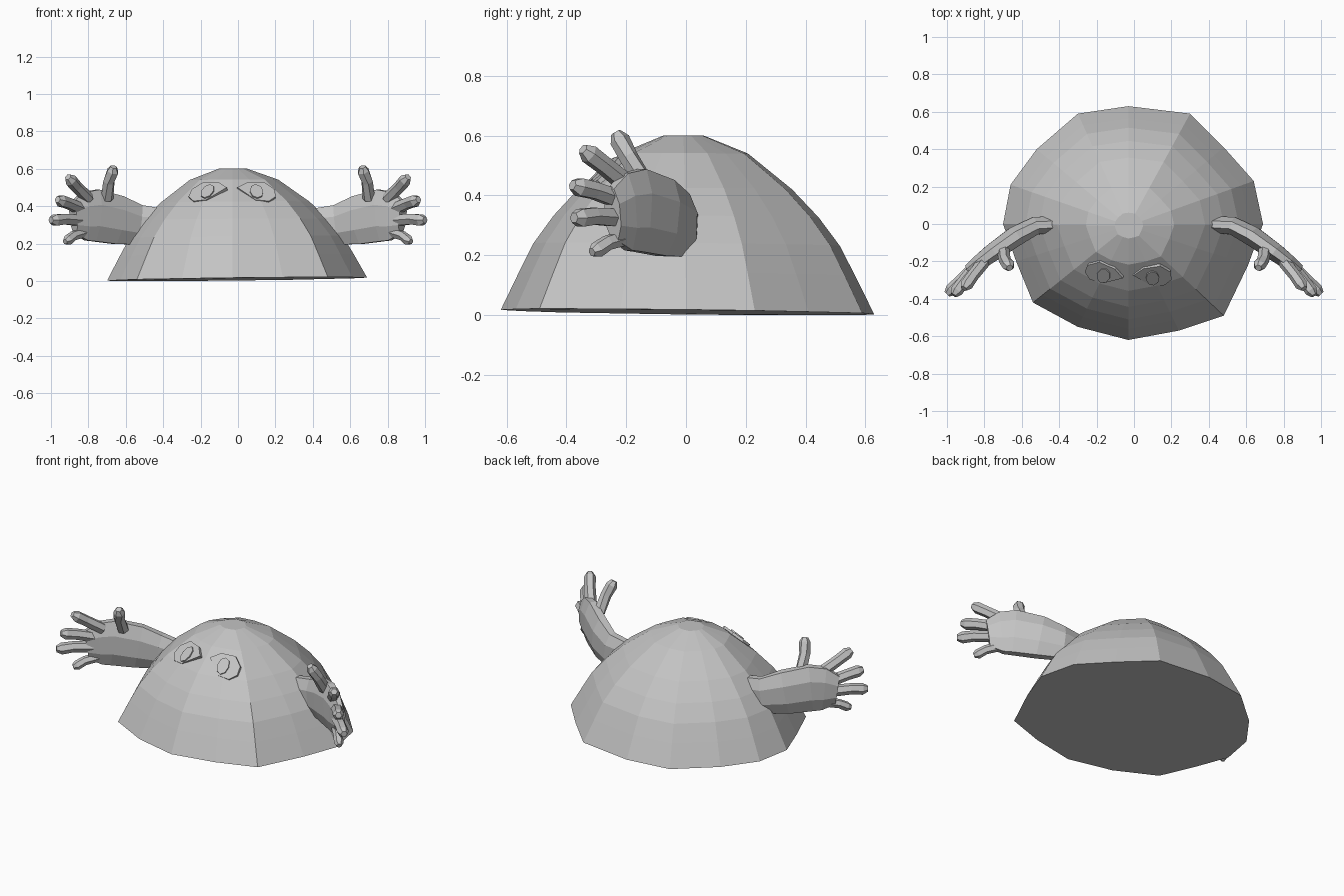
import bpy, bmesh
from math import cos, sin, pi
from mathutils import Vector, Matrix
from mathutils.bvhtree import BVHTree

cube = bpy.data.objects.get("Cube")
if cube:
    bpy.data.objects.remove(cube, do_unlink=True)

grey = bpy.data.materials.new("plain_grey")
grey.use_nodes = True
grey.diffuse_color = (0.55, 0.55, 0.55, 1)
grey.node_tree.nodes["Principled BSDF"].inputs["Base Color"].default_value = grey.diffuse_color


def finish(name, bm):
    bmesh.ops.recalc_face_normals(bm, faces=bm.faces)
    mesh = bpy.data.meshes.new(name)
    bm.to_mesh(mesh)
    mesh.materials.append(grey)
    bpy.context.collection.objects.link(bpy.data.objects.new(name, mesh))


def loft(bm, rings):
    """Skin closed rings of points and cap both ends."""
    loops = [[bm.verts.new(p) for p in ring] for ring in rings]
    n = len(loops[0])
    for a, b in zip(loops, loops[1:]):
        for i in range(n):
            j = (i + 1) % n
            bm.faces.new((a[i], a[j], b[j], b[i]))
    bm.faces.new(loops[0])
    bm.faces.new(loops[-1])


def tube(name, sections, sides, mirror):
    """Sections hold a centre, half height and half thickness."""
    points = [Vector(s[0]) for s in sections]
    rings = []
    for i, (_, high, thick) in enumerate(sections):
        along = points[min(i + 1, len(points) - 1)] - points[max(i - 1, 0)]
        side = along.cross(Vector((0, 0, 1))).normalized()
        up = side.cross(along).normalized()
        ring = []
        for k in range(sides):
            a = 2 * pi * (k + 0.5) / sides
            p = points[i] + up * high * cos(a) + side * thick * sin(a)
            ring.append((p.x * mirror, p.y, p.z))
        rings.append(ring)
    bm = bmesh.new()
    loft(bm, rings)
    finish(name, bm)


# Dome body: an uneven outline drawn in towards the crown
outline = [(-0.03, 0.63), (0.30, 0.59), (0.48, 0.41), (0.64, 0.23), (0.69, 0.0),
           (0.61, -0.22), (0.48, -0.49), (0.24, -0.57), (-0.03, -0.62),
           (-0.30, -0.55), (-0.54, -0.42), (-0.63, -0.20), (-0.70, 0.0),
           (-0.66, 0.21), (-0.52, 0.40), (-0.30, 0.59)]
profile = [(1, 0), (0.9, 0.13), (0.82, 0.23), (0.71, 0.325), (0.57, 0.42),
           (0.34, 0.54), (0.11, 0.6)]
crown = Vector((-0.03, -0.01))
rings = []
for scale, z in profile:
    ring = []
    for x, y in outline:
        p = crown + (Vector((x, y)) - crown) * scale
        tilt = max(0, 0.01 + 0.012 * x - 0.012 * y) * (0.6 - z) / 0.6
        ring.append((p.x, p.y, z + tilt))
    rings.append(ring)
body = bmesh.new()
loft(body, rings)
bmesh.ops.recalc_face_normals(body, faces=body.faces)
surface = BVHTree.FromBMesh(body)
finish("dome_body", body)

# Arms, with a flattened palm, a thumb and four fingers
arm = [((0.38, 0.0, 0.29), 0.10, 0.045), ((0.53, -0.01, 0.30), 0.115, 0.052),
       ((0.64, -0.07, 0.325), 0.14, 0.058), ((0.76, -0.155, 0.35), 0.15, 0.052),
       ((0.82, -0.20, 0.345), 0.14, 0.045), ((0.88, -0.245, 0.335), 0.095, 0.034)]
digits = {
    "thumb": ((0.70, -0.14, 0.44), (0.665, -0.235, 0.61)),
    "index_finger": ((0.80, -0.20, 0.44), (0.91, -0.345, 0.555)),
    "middle_finger": ((0.84, -0.22, 0.385), (0.965, -0.38, 0.435)),
    "ring_finger": ((0.85, -0.23, 0.325), (1.0, -0.375, 0.325)),
    "little_finger": ((0.82, -0.20, 0.26), (0.925, -0.315, 0.21)),
}
for side, mirror in (("left", 1), ("right", -1)):
    tube(side + "_arm", arm, 8, mirror)
    for name, (base, tip) in digits.items():
        base, tip = Vector(base), Vector(tip)
        r = 0.028 if name == "little_finger" else 0.034
        bend = Vector((0.008, -0.006, 0.006))
        tube(f"{side}_{name}",
             [(base, r, r), (base.lerp(tip, 0.5) + bend, r * 0.95, r * 0.95),
              (base.lerp(tip, 0.86), r, r), (tip, r * 0.55, r * 0.55)], 6, mirror)


def plate(name, frame, shape, low, high):
    bm = bmesh.new()
    loft(bm, [[frame @ Vector((x, y, h)) for x, y in shape] for h in (low, high)])
    finish(name, bm)


# Eyes: angular almond plates with a raised iris, laid on the dome
almond = [(0.10, 0.035), (0.04, 0.075), (-0.05, 0.075), (-0.10, 0.02),
          (-0.10, -0.035), (-0.06, -0.07), (0.01, -0.06)]
iris = [(0.036 * cos(k * pi / 4), 0.052 * sin(k * pi / 4)) for k in range(8)]
for side, x, mirror in (("right", -0.16, 1), ("left", 0.098, -1)):
    spot, normal, _, _ = surface.ray_cast(Vector((x, -2, 0.47)), Vector((0, 1, 0)))
    normal = (normal + Vector((0, -0.15, 0.05))).normalized()
    across = Vector((0, 0, 1)).cross(normal).normalized()
    up = normal.cross(across)
    frame = Matrix.Translation(spot) @ Matrix((across, up, normal)).transposed().to_4x4()
    plate(side + "_eye", frame, [(a * mirror, b) for a, b in almond], -0.02, 0.008)
    plate(side + "_iris", frame, iris, 0.0, 0.016)
